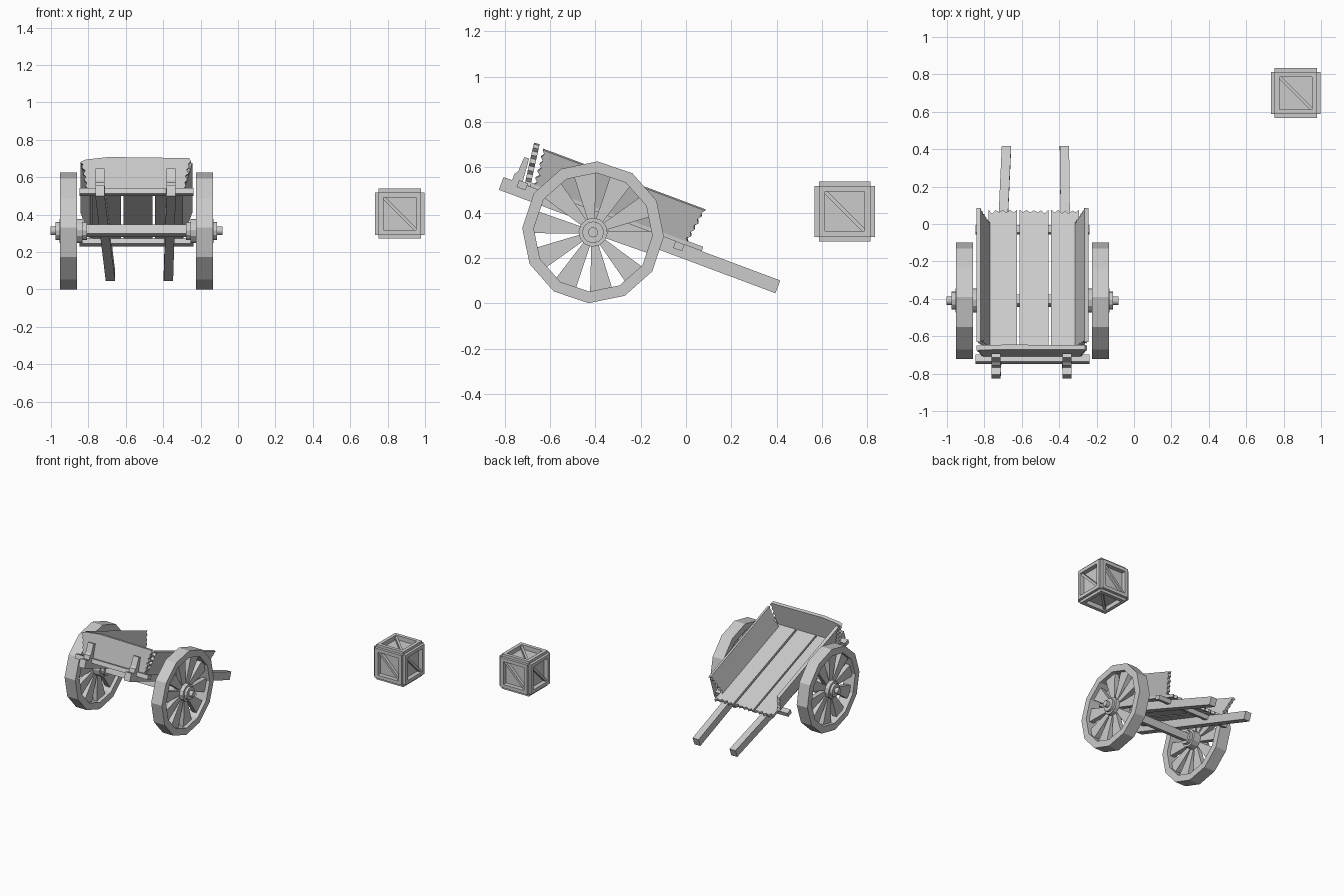
import bpy, bmesh, random
from math import pi, sin, cos, radians
from mathutils import Matrix, Vector

if "Cube" in bpy.data.objects:
    bpy.data.objects.remove(bpy.data.objects["Cube"])

random.seed(4)
X, Y, Z = Vector((1, 0, 0)), Vector((0, 1, 0)), Vector((0, 0, 1))
CX, AY, AZ = -0.543, -0.41, 0.313
CART = Matrix.Translation((CX, AY, AZ)) @ Matrix.Rotation(radians(-20.5), 4, 'X')


def finish(name, bm, m):
    bmesh.ops.recalc_face_normals(bm, faces=bm.faces)
    me = bpy.data.meshes.new(name)
    bm.to_mesh(me)
    bm.free()
    ob = bpy.data.objects.new(name, me)
    ob.matrix_world = m
    bpy.context.collection.objects.link(ob)
    return ob


def basis(o, a, b):
    a, b = Vector(a).normalized(), Vector(b).normalized()
    c = a.cross(b).normalized()
    m = Matrix((a, b, c)).transposed().to_4x4()
    m.translation = o
    return m


def add_prism(bm, pts, z0, z1):
    lo = [bm.verts.new((x, y, z0)) for x, y in pts]
    hi = [bm.verts.new((x, y, z1)) for x, y in pts]
    bm.faces.new(lo)
    bm.faces.new(hi)
    for i in range(len(pts)):
        j = (i + 1) % len(pts)
        bm.faces.new((lo[i], lo[j], hi[j], hi[i]))


def prism(name, pts, t, m):
    bm = bmesh.new()
    add_prism(bm, pts, -t / 2, t / 2)
    return finish(name, bm, m)


def rect(a, b, c, d):
    return [(a, c), (b, c), (b, d), (a, d)]


def jag(p, q, n, depth):
    # splintered edge from p to q, bites taken to the left of the direction
    p, q = Vector(p), Vector(q)
    d = (q - p).normalized()
    nrm = Vector((-d.y, d.x))
    pts = [p]
    for i in range(1, 2 * n):
        k = depth * random.uniform(.6, 1.1) if i % 2 else depth * random.uniform(0, .25)
        pts.append(p.lerp(q, i / (2 * n)) + nrm * k)
    return [tuple(v) for v in pts + [q]]


def ngon(r, n=12, off=-3.5):
    return [(r * cos(2 * pi * i / n + radians(off)), r * sin(2 * pi * i / n + radians(off))) for i in range(n)]


# Bed planks, splintered at the rear
for i, (a, b) in enumerate([(-.235, -.082), (-.07, .085), (.1, .25)]):
    pts = [(a, -.345), (b, -.345)] + jag((b, .478), (a, .478), 4, .022)
    prism(f"bed_plank_{i}", pts, .02, CART @ Matrix.Translation((0, 0, .1)))

# Flared side boards, splintered at both ends
for s, label in ((-1, "left"), (1, "right")):
    m = CART @ basis((s * .238, 0, .105), Y, (s * .05, 0, .16))
    pts = jag((.41, 0), (.43, .168), 5, .018) + jag((-.335, .168), (-.32, 0), 5, .018)
    prism(f"side_board_{label}", pts, .022, m)

# Headboard with worn top and splintered ends
m = CART @ basis((0, -.343, .09), X, (0, -.025, .18))
pts = jag((.262, 0), (.293, .17), 5, .018) + [(.28, .186), (-.15, .192), (-.27, .178)] \
    + jag((-.3, .165), (-.268, 0), 5, .018)
prism("headboard", pts, .026, m)

# Long shafts and the posts holding the headboard
for label, x0, x1 in (("left", -.195, -.139), ("right", .185, .171)):
    w = .025
    pts = [(x0 - w, -.455), (x0 + w, -.455), (x1 + w, .848), (x1 - w, .848)]
    prism(f"shaft_{label}", pts, .06, CART @ Matrix.Translation((0, 0, .06)))
    prof = [(-.415, .06), (-.415, .12), (-.404, .135), (-.4, .205), (-.378, .205), (-.365, .06)]
    prism(f"post_{label}", prof, .048, CART @ basis((x0, 0, 0), Y, Z))

# Cross bars under the bed
for label, u, v in (("front", -.365, .085), ("rear", .376, .075)):
    prism(f"cross_bar_{label}", rect(u - .021, u + .021, v - .016, v + .016), .61,
          CART @ basis((0, 0, 0), Y, Z))

# Axle
axle_m = basis((CX, AY, AZ), Y, Z)
prism("axle", ngon(.022), .92, axle_m)
prism("axle_beam", rect(-.026, .026, -.026, .026), .6, CART @ basis((0, 0, 0), Y, Z))

# Wheels: twelve-sided rim, wedge spokes, stepped hub
for s, label in ((-1, "left"), (1, "right")):
    m = basis((CX + s * .364, AY, AZ), Y, Z)
    bm = bmesh.new()
    rings = [[bm.verts.new((x, y, z)) for x, y in ngon(r)]
             for r, z in ((.313, -.045), (.313, .045), (.262, .045), (.262, -.045))]
    for k in range(4):
        A, B = rings[k], rings[(k + 1) % 4]
        for i in range(12):
            j = (i + 1) % 12
            bm.faces.new((A[i], A[j], B[j], B[i]))
    finish(f"wheel_rim_{label}", bm, m)
    bm = bmesh.new()
    for i in range(10):
        t = radians(98 + 36 * i)
        d, n = Vector((cos(t), sin(t))), Vector((-sin(t), cos(t)))
        pts = [d * .045 - n * .014, d * .262 - n * .05, d * .262 + n * .05, d * .045 + n * .014]
        add_prism(bm, pts, -.018, .018)
    finish(f"wheel_spokes_{label}", bm, m)
    bm = bmesh.new()
    for r, a, b in ((.064, -.075, .048), (.048, -.1, .068)):
        add_prism(bm, ngon(r), *sorted((s * a, s * b)))
    finish(f"wheel_hub_{label}", bm, m)

# Crate: core with a raised, braced frame on each face
C = Vector((.865, .70, .405))
prism("crate_core", rect(-.1, .1, -.1, .1), .2, Matrix.Translation(C))
faces = {"front": (X, Z), "back": (-X, Z), "right": (Y, Z), "left": (-Y, Z), "top": (X, Y), "bottom": (X, -Y)}
o, n, b = .113, .087, .012
for label, (a, c) in faces.items():
    bm = bmesh.new()
    for r in (rect(-o, o, n, o), rect(-o, o, -o, -n), rect(-o, -n, -n, n), rect(n, o, -n, n)):
        add_prism(bm, r, .095, .133)
    add_prism(bm, [(-n, n), (-n, n - b), (n - b, -n), (n, -n), (n, -n + b), (-n + b, n)], .095, .122)
    finish(f"crate_frame_{label}", bm, basis(C, a, c))
